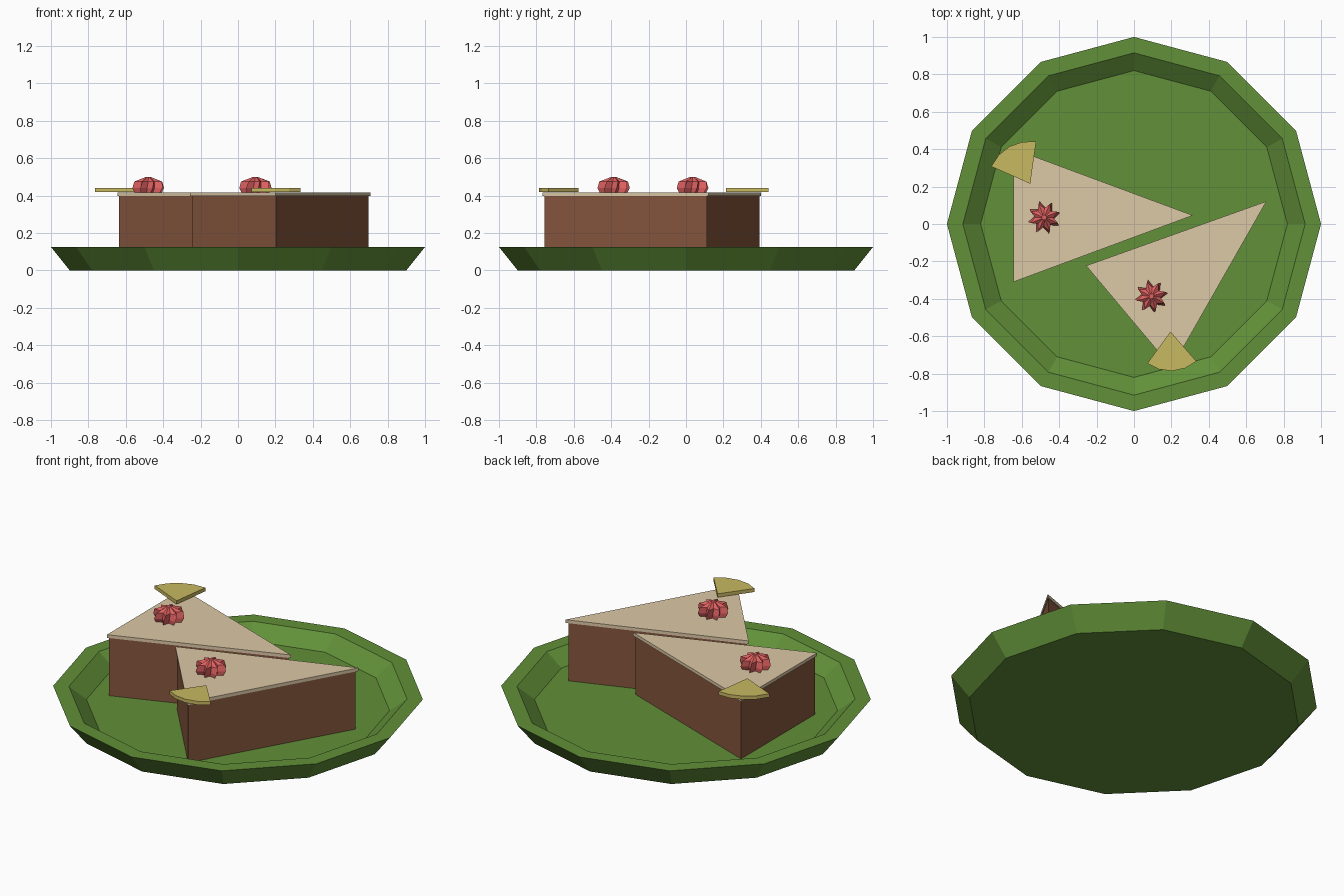
import bpy, bmesh, math
from math import sin, cos, radians, pi

if "Cube" in bpy.data.objects:
    bpy.data.objects.remove(bpy.data.objects["Cube"])


def material(name, rgb):
    m = bpy.data.materials.new(name)
    m.diffuse_color = (*rgb, 1)
    m.use_nodes = True
    m.node_tree.nodes["Principled BSDF"].inputs["Base Color"].default_value = m.diffuse_color
    return m


GREEN = material("green_glaze", (0.12, 0.28, 0.04))
SPONGE = material("sponge", (0.24, 0.095, 0.047))
CREAM = material("cream", (0.72, 0.58, 0.38))
PINK = material("pink_cream", (0.75, 0.12, 0.12))
YELLOW = material("lemon", (0.58, 0.48, 0.12))


def loft(name, rings, mat):
    """Skin a stack of equal-length point rings and cap both ends."""
    bm = bmesh.new()
    vs = [[bm.verts.new(p) for p in ring] for ring in rings]
    n = len(vs[0])
    for a, b in zip(vs, vs[1:]):
        for i in range(n):
            j = (i + 1) % n
            bm.faces.new((a[i], a[j], b[j], b[i]))
    bm.faces.new(vs[0][::-1])
    bm.faces.new(vs[-1])
    bmesh.ops.recalc_face_normals(bm, faces=bm.faces)
    me = bpy.data.meshes.new(name)
    bm.to_mesh(me)
    bm.free()
    me.materials.append(mat)
    ob = bpy.data.objects.new(name, me)
    bpy.context.collection.objects.link(ob)
    return ob


def prism(name, outline, z0, z1, mat):
    return loft(name, [[(x, y, z) for x, y in outline] for z in (z0, z1)], mat)


# Twelve-sided plate with a raised rim
N = 12
loft("plate", [[(r * cos(2 * pi * i / N), r * sin(2 * pi * i / N), z) for i in range(N)]
               for r, z in ((0.9, 0), (1, 0.125), (0.915, 0.125), (0.82, 0.052))], GREEN)


def wedge(cx, cy, angle, scale=1.0):
    """Triangular slice outline around its centroid, tip along angle."""
    a = radians(angle)
    pts = [(0.64, 0), (-0.32, 0.356), (-0.32, -0.356)]
    return [(cx + scale * (x * cos(a) - y * sin(a)),
             cy + scale * (x * sin(a) + y * cos(a))) for x, y in pts]


def dollop(name, cx, cy, turn):
    """Fluted, slightly twisted cream star."""
    rings = []
    for r, z, twist in ((0.072, 0.412, 0), (0.088, 0.44, 6), (0.08, 0.475, 12), (0.018, 0.498, 16)):
        ring = []
        for i in range(16):
            a = 2 * pi * i / 16 + radians(turn + twist)
            k = r if i % 2 == 0 else r * 0.6
            ring.append((cx + k * cos(a), cy + k * sin(a), z))
        rings.append(ring)
    return loft(name, rings, PINK)


def lemon(name, x, y, r, start, end):
    """Thin fan-shaped lemon piece with its point at x, y."""
    arc = [radians(start + (end - start) * i / 4) for i in range(5)]
    pts = [(x, y)] + [(x + r * cos(a), y + r * sin(a)) for a in arc]
    return prism(name, pts, 0.42, 0.441, YELLOW)


# Two slices: centroid, direction, topping positions
slices = [
    ("left", (-0.325, 0.046, 0), (-0.48, 0.035, 10), (-0.555, 0.215, 0.228, 82, 156)),
    ("right", (0.218, -0.29, 40), (0.093, -0.387, 50), (0.195, -0.575, 0.211, -126, -49)),
]
for side, place, star, fan in slices:
    body = wedge(*place, scale=0.976)
    prism(side + "_lower_sponge", body, 0.052, 0.228, SPONGE)
    prism(side + "_upper_sponge", body, 0.228, 0.397, SPONGE)
    prism(side + "_frosting", wedge(*place), 0.397, 0.416, CREAM)
    dollop(side + "_cream_star", *star)
    lemon(side + "_lemon_piece", *fan)
